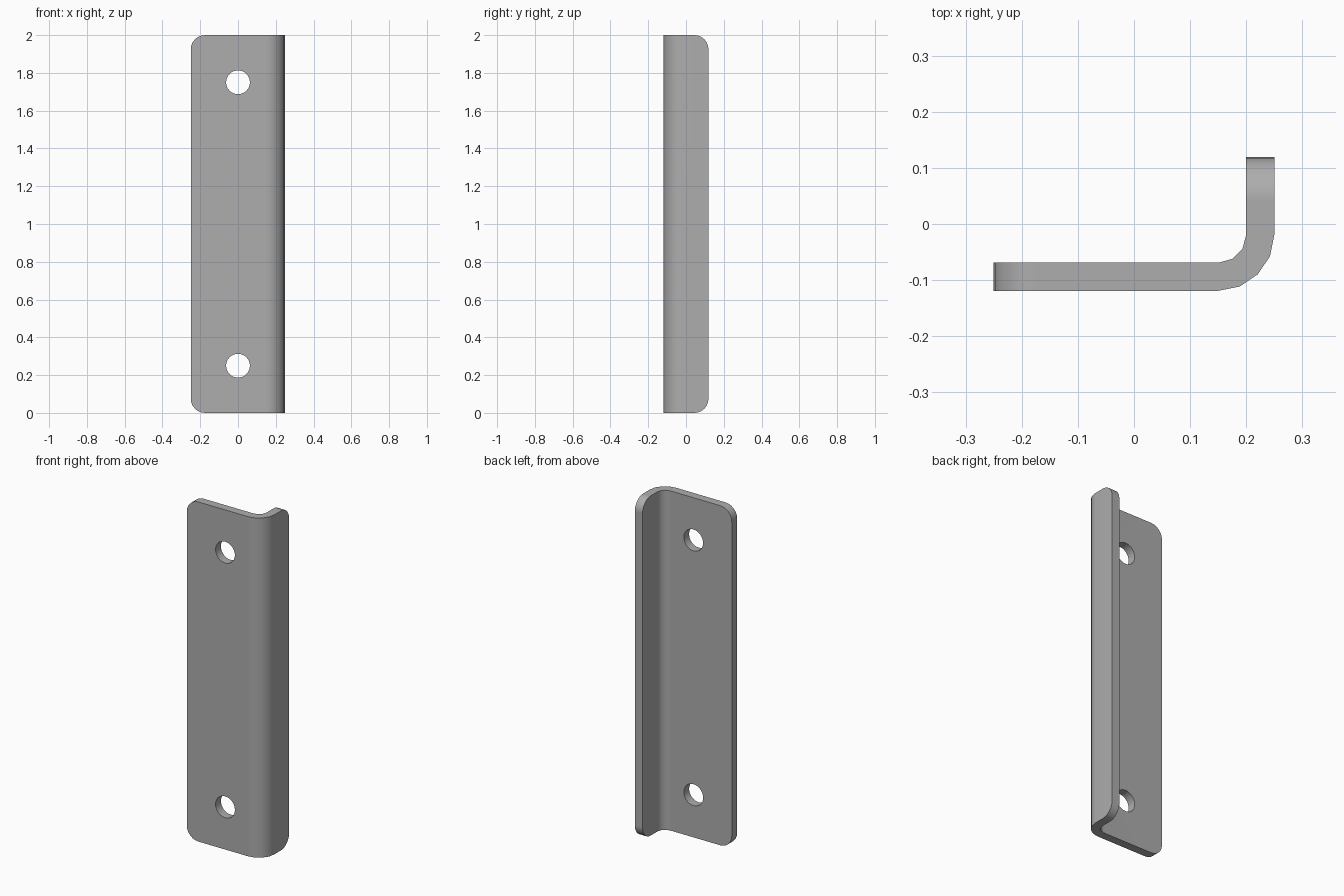
import bpy, bmesh
from math import radians, sin, cos
from mathutils import Vector

cube = bpy.data.objects.get("Cube")
if cube:
    bpy.data.objects.remove(cube, do_unlink=True)

HALF_W, HALF_D, HEIGHT, THICK = 0.25, 0.119, 2.0, 0.05
BEND, CORNER, HOLE = 0.10, 0.075, 0.063

grey = bpy.data.materials.new("plain grey metal")
grey.use_nodes = True
colour = (0.42, 0.42, 0.42, 1)
grey.diffuse_color = colour
grey.node_tree.nodes["Principled BSDF"].inputs["Base Color"].default_value = colour


def arc(radius, steps):
    """Quarter bend from the front plate round to the side flange."""
    cx, cy = HALF_W - BEND, BEND - HALF_D
    angles = [radians(90 * i / steps) for i in range(steps + 1)]
    return [(cx + radius * sin(a), cy - radius * cos(a)) for a in angles]


# Bent L profile, extruded upward
profile = [(-HALF_W, -HALF_D)] + arc(BEND, 4) + [(HALF_W, HALF_D), (HALF_W - THICK, HALF_D)]
profile += arc(BEND - THICK, 3)[::-1] + [(-HALF_W, THICK - HALF_D)]
bm = bmesh.new()
base = bm.faces.new([bm.verts.new((x, y, 0)) for x, y in profile])
top = bmesh.ops.extrude_face_region(bm, geom=[base])["geom"]
bmesh.ops.translate(bm, vec=(0, 0, HEIGHT), verts=[v for v in top if isinstance(v, bmesh.types.BMVert)])
bmesh.ops.recalc_face_normals(bm, faces=bm.faces)


# Rounded corners at the free ends of both legs
def is_corner(edge):
    a, b = (v.co for v in edge.verts)
    level = abs(a.z - b.z) < 1e-4
    plate_end = max(a.x, b.x) < -HALF_W + 1e-4
    flange_end = min(a.y, b.y) > HALF_D - 1e-4
    return level and (plate_end or flange_end)


bmesh.ops.bevel(bm, geom=[e for e in bm.edges if is_corner(e)], offset=CORNER,
                offset_type='OFFSET', segments=6, profile=0.5, affect='EDGES')
mesh = bpy.data.meshes.new("angle_bracket")
bm.to_mesh(mesh)
bm.free()
bracket = bpy.data.objects.new("angle_bracket", mesh)
bpy.context.collection.objects.link(bracket)
mesh.materials.append(grey)

# Screw holes through the front plate
for z in (0.25, HEIGHT - 0.25):
    bpy.ops.mesh.primitive_cylinder_add(vertices=32, radius=HOLE, depth=0.2,
                                        location=(0, THICK / 2 - HALF_D, z),
                                        rotation=(radians(90), 0, 0))
    cutter = bpy.context.object
    cutter.name = "hole_cutter"
    cutter.hide_render = True
    cutter.data.materials.append(grey)
    cut = bracket.modifiers.new("screw_hole", 'BOOLEAN')
    cut.operation, cut.solver, cut.object = 'DIFFERENCE', 'EXACT', cutter
    bpy.ops.object.select_all(action='DESELECT')
    bracket.select_set(True)
    bpy.context.view_layer.objects.active = bracket
    bpy.ops.object.modifier_apply(modifier=cut.name)
    bpy.data.objects.remove(cutter, do_unlink=True)

# Smooth bend and corners, crisp sheet edges
bpy.ops.object.shade_smooth_by_angle(angle=radians(35))
normals = bracket.modifiers.new("even_shading", 'WEIGHTED_NORMAL')
normals.keep_sharp = True
